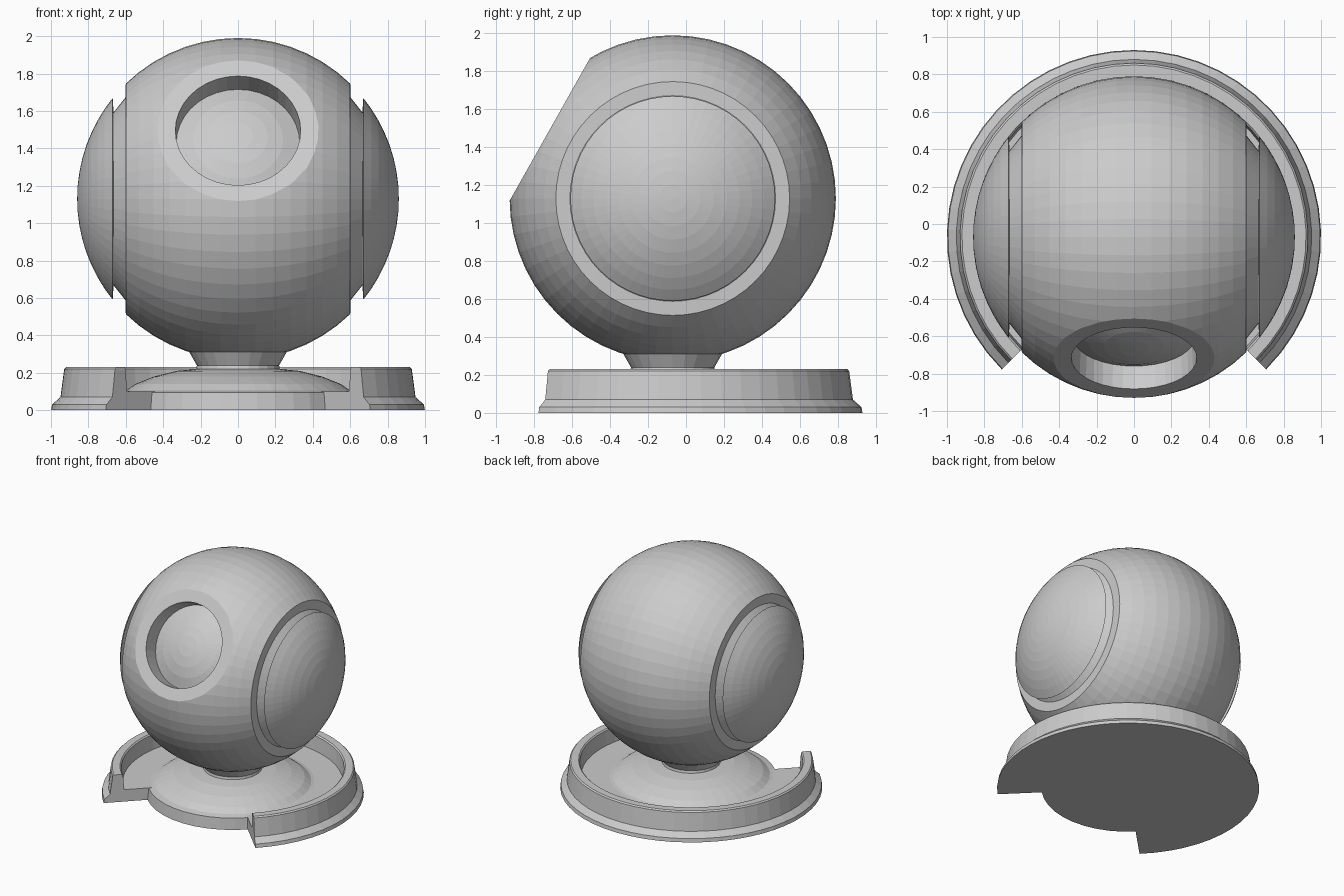
import bpy, bmesh
from math import pi, sin, cos, sqrt, radians, asin
from mathutils import Matrix, Vector

if "Cube" in bpy.data.objects:
    bpy.data.objects.remove(bpy.data.objects["Cube"])

CY, CZ, R = -0.07, 1.13, 0.86          # ball centre and radius
BALL = Vector((0, CY, CZ))


def lathe(name, profile, segs, matrix, start=0.0, sweep=2 * pi, closed=False):
    """Revolve (radius, height) points about local z; a partial sweep gets end caps."""
    full = sweep > 2 * pi - 1e-4
    bm = bmesh.new()
    rings = []
    for i in range(segs if full else segs + 1):
        a = start + sweep * i / segs
        rings.append([bm.verts.new((r * cos(a), r * sin(a), h)) for r, h in profile])
    n = len(profile)
    for i in range(segs):
        p, q = rings[i], rings[(i + 1) % len(rings)]
        for j in range(n if closed else n - 1):
            k = (j + 1) % n
            bm.faces.new((p[j], q[j], q[k], p[k]))
    if not full:
        bm.faces.new(rings[0])
        bm.faces.new(rings[-1])
    bmesh.ops.remove_doubles(bm, verts=bm.verts, dist=1e-5)
    bmesh.ops.recalc_face_normals(bm, faces=bm.faces)
    bm.transform(matrix)
    me = bpy.data.meshes.new(name)
    bm.to_mesh(me)
    bm.free()
    ob = bpy.data.objects.new(name, me)
    bpy.context.collection.objects.link(ob)
    return ob


def arc(radius, h0, h1, n):
    """Points of a sphere outline between two heights."""
    a0, a1 = asin(h0 / radius), asin(h1 / radius)
    return [(max(0.0, radius * cos(a0 + (a1 - a0) * i / n)),
             radius * sin(a0 + (a1 - a0) * i / n)) for i in range(n + 1)]


# ball: turned about the x axis, with a groove near each side
half = arc(R, 0, 0.6, 7) + arc(R - 0.05, 0.602, 0.665, 1) + arc(R, 0.67, R, 8)
half[-1] = (0.0, R)
outline = [(r, -h) for r, h in reversed(half[1:])] + half
ball = lathe("ball_shell", outline, 56,
             Matrix.Translation(BALL) @ Matrix.Rotation(pi / 2, 4, 'Y'))

# front port: flat rim, stepped recess and a domed inner face
axis = Vector((0, -0.87, 0.49)).normalized()
floor = [(r, sqrt(0.69 ** 2 - r * r)) for r in (0, 0.08, 0.16, 0.24, 0.33)]
cutter = lathe("port_cutter", floor + [(0.335, 0.743), (0.6, 0.743), (0.6, 1.1), (0, 1.1)], 36,
               Matrix.Translation(BALL) @ axis.to_track_quat('Z', 'Y').to_matrix().to_4x4())
mod = ball.modifiers.new("port", 'BOOLEAN')
mod.operation = 'DIFFERENCE'
mod.solver = 'EXACT'
mod.object = cutter
cutter.hide_render = True
cut_mesh = bpy.data.meshes.new_from_object(
    ball.evaluated_get(bpy.context.evaluated_depsgraph_get()))
ball.modifiers.clear()
ball.data = cut_mesh
bpy.data.objects.remove(cutter)

# neck, base disc and open ring share the ball's vertical axis
base = Matrix.Translation((0, CY, 0))
lathe("neck", [(0, 0.19), (0.23, 0.19), (0.22, 0.24), (0.26, 0.31), (0, 0.31)], 24, base)
lathe("base_disc", [(0, 0), (0.66, 0), (0.65, 0.095), (0.60, 0.105), (0.55, 0.14), (0.45, 0.18),
                    (0.33, 0.21), (0.22, 0.22), (0, 0.22)], 40, base)
lathe("base_ring", [(0.6, 0), (1.0, 0), (0.995, 0.03), (0.95, 0.07), (0.93, 0.22), (0.92, 0.23),
                    (0.86, 0.23), (0.85, 0.22), (0.84, 0.1), (0.6, 0.1)], 40, base,
      radians(-45), radians(270), True)
